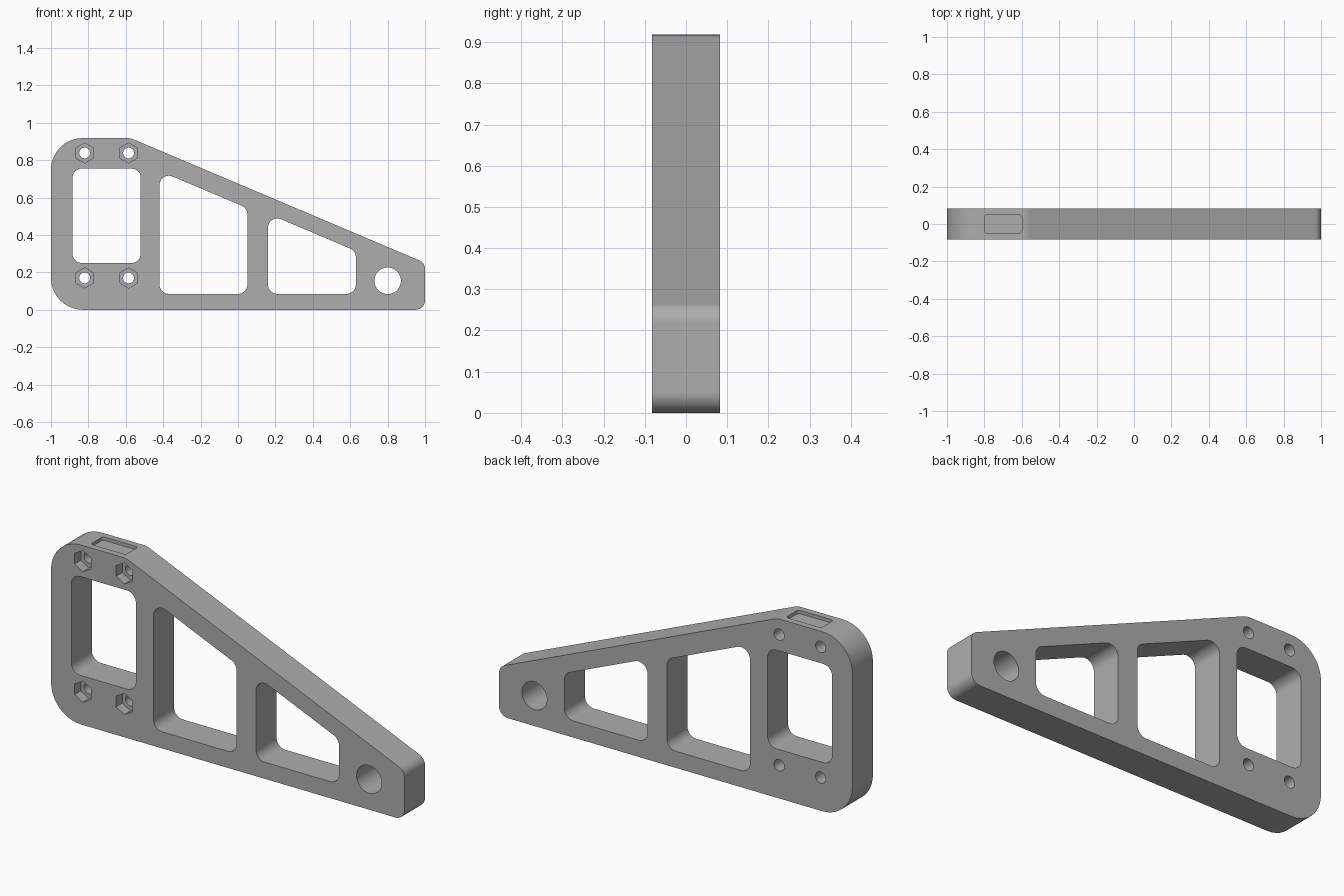
import bpy, bmesh, math
from mathutils import Vector, Matrix

if "Cube" in bpy.data.objects:
    bpy.data.objects.remove(bpy.data.objects["Cube"])

HALF = 0.083           # half thickness of the bracket
TOP = 0.918
KNEE, TIP = Vector((-0.575, TOP)), Vector((1.0, 0.251))
SLOPE = (TIP - KNEE).normalized()

grey = bpy.data.materials.new("plain grey")
grey.use_nodes = True
COLOUR = (0.42, 0.42, 0.42, 1)
grey.diffuse_color = COLOUR
grey.node_tree.nodes["Principled BSDF"].inputs["Base Color"].default_value = COLOUR


def rounded(corners, steps=10):
    """Outline with an arc at each (x, z, radius) corner."""
    pts = []
    for i, (x, z, r) in enumerate(corners):
        p = Vector((x, z))
        a = (Vector(corners[i - 1][:2]) - p).normalized()
        b = (Vector(corners[(i + 1) % len(corners)][:2]) - p).normalized()
        half = a.angle(b) / 2
        centre = p + (a + b).normalized() * r / math.sin(half)
        start = p + a * r / math.tan(half) - centre
        end = p + b * r / math.tan(half) - centre
        sweep = start.angle_signed(end)
        for k in range(steps + 1):
            pts.append(centre + Matrix.Rotation(-sweep * k / steps, 2) @ start)
    return pts


def circle(x, z, r, n=48):
    return [Vector((x + r * math.sin(math.tau * k / n), z + r * math.cos(math.tau * k / n)))
            for k in range(n)]


def prism(name, outline, y0, y1, matrix=None):
    """Extrude an x-z outline from y0 to y1."""
    bm = bmesh.new()
    face = bm.faces.new([bm.verts.new((p.x, y0, p.y)) for p in outline])
    out = bmesh.ops.extrude_face_region(bm, geom=[face])["geom"]
    bmesh.ops.translate(bm, vec=(0, y1 - y0, 0),
                        verts=[v for v in out if isinstance(v, bmesh.types.BMVert)])
    if matrix:
        bm.transform(matrix)
    bmesh.ops.recalc_face_normals(bm, faces=bm.faces)
    mesh = bpy.data.meshes.new(name)
    bm.to_mesh(mesh)
    bm.free()
    mesh.materials.append(grey)
    obj = bpy.data.objects.new(name, mesh)
    bpy.context.collection.objects.link(obj)
    return obj


def under_slope(x, gap):
    return KNEE.y + (x - KNEE.x) * SLOPE.y / SLOPE.x - gap


# Bracket plate
bracket = prism("bracket", rounded([
    (-1, 0, 0.17), (1, 0, 0.05), (*TIP, 0.05), (*KNEE, 0.1), (-1, TOP, 0.17)]), -HALF, HALF)
bpy.context.view_layer.objects.active = bracket
bracket.select_set(True)


def cut(outline, y0=-0.2, y1=0.2, matrix=None):
    cutter = prism("cutter", outline, y0, y1, matrix)
    cutter.hide_render = True
    mod = bracket.modifiers.new("cut", "BOOLEAN")
    mod.operation, mod.solver, mod.object = "DIFFERENCE", "EXACT", cutter
    bpy.ops.object.modifier_apply(modifier=mod.name)
    bpy.data.objects.remove(cutter)


# Square window and two sloped windows
R = 0.05
cut(rounded([(-0.885, 0.25, R), (-0.52, 0.25, R), (-0.52, 0.755, R), (-0.885, 0.755, R)]))
for left, right, gap in ((-0.42, 0.05, 0.11), (0.16, 0.63, 0.093)):
    cut(rounded([(left, 0.085, R), (right, 0.085, R),
                 (right, under_slope(right, gap), R), (left, under_slope(left, gap), R)]))

# Pivot hole, and bolt holes with hexagonal nut pockets at the front
cut(circle(0.8, 0.155, 0.071))
for x in (-0.82, -0.585):
    for z in (0.17, 0.838):
        cut(circle(x, z, 0.029, 32))
        cut(circle(x, z, 0.054, 6), -0.2, -HALF + 0.05)


# Shallow recesses in the top edge and the sloped edge
def recess(start, end):
    along = end - start
    length, w, r = along.length / 2, 0.05, 0.015
    outline = rounded([(-length, -w, r), (length, -w, r), (length, w, r), (-length, w, r)], 6)
    x_axis = Vector((along.x, 0, along.y)).normalized()
    y_axis = Vector((0, 1, 0))
    normal = x_axis.cross(y_axis)
    mid = (start + end) / 2
    # outline x -> along the edge, extrusion -> outward normal, outline z -> y
    matrix = Matrix((x_axis, normal, y_axis)).transposed().to_4x4()
    matrix.translation = (mid.x, 0, mid.y)
    cut(outline, -0.017, 0.05, matrix)


recess(Vector((-0.8, TOP)), Vector((-0.6, TOP)))
recess(Vector((-0.53, under_slope(-0.53, 0))), Vector((0.93, under_slope(0.93, 0))))

# Smooth fillets with flat faces kept flat
bpy.ops.object.shade_smooth_by_angle(angle=math.radians(30))
normals = bracket.modifiers.new("face weighted normals", "WEIGHTED_NORMAL")
normals.keep_sharp = True
